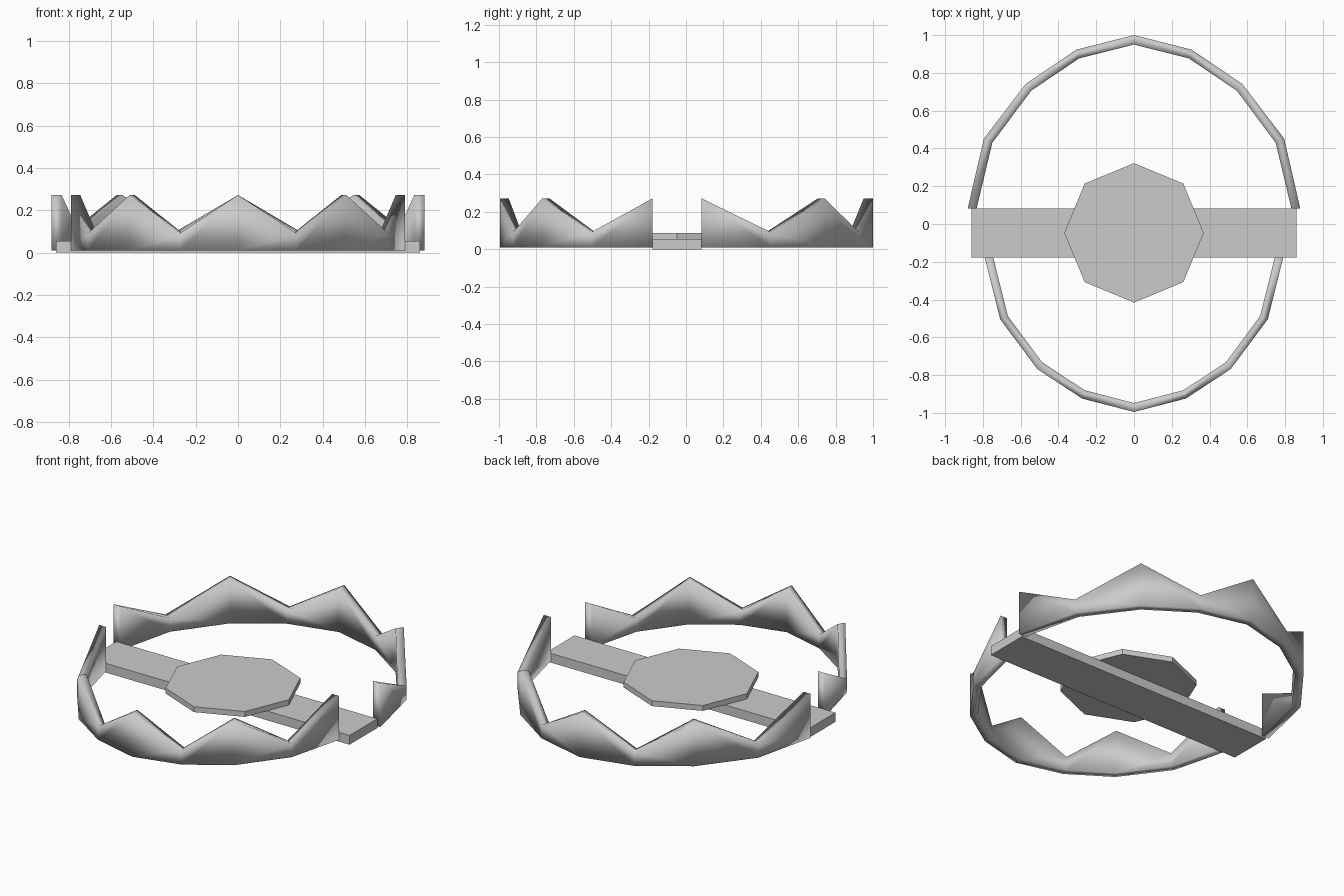
import bpy, bmesh, math

if "Cube" in bpy.data.objects:
    bpy.data.objects.remove(bpy.data.objects["Cube"])

steel = bpy.data.materials.new("steel_grey")
steel.diffuse_color = (0.6, 0.6, 0.6, 1)
steel.use_nodes = True
steel.node_tree.nodes["Principled BSDF"].inputs["Base Color"].default_value = steel.diffuse_color


def add_object(name, bm, smooth=False):
    bmesh.ops.recalc_face_normals(bm, faces=bm.faces)
    mesh = bpy.data.meshes.new(name)
    bm.to_mesh(mesh)
    bm.free()
    mesh.materials.append(steel)
    for p in mesh.polygons:
        p.use_smooth = smooth
    obj = bpy.data.objects.new(name, mesh)
    bpy.context.collection.objects.link(obj)
    return obj


def jaw(name, outer, inner):
    """Curved toothed band; half outlines run from the centre tooth to the end."""
    mirror = lambda pts: [(-x, y) for x, y in reversed(pts[1:])] + pts
    bm = bmesh.new()
    rings = []
    for i, (o, n) in enumerate(zip(mirror(outer), mirror(inner))):
        top = 0.272 if i % 2 == 0 else 0.092      # alternate tooth and notch
        rings.append([bm.verts.new((*p, z)) for p, z in
                      ((o, 0.01), (o, top), (n, top), (n, 0.01))])
    for a, b in zip(rings, rings[1:]):
        for k in range(4):
            m = (k + 1) % 4
            bm.faces.new((a[k], a[m], b[m], b[k]))
    bm.faces.new(rings[0])
    bm.faces.new(rings[-1])
    return add_object(name, bm, smooth=True)


def prism(name, outline, z0, z1):
    bm = bmesh.new()
    face = bm.faces.new([bm.verts.new((x, y, z0)) for x, y in outline])
    ext = bmesh.ops.extrude_face_region(bm, geom=[face], use_keep_orig=True)
    verts = [v for v in ext["geom"] if isinstance(v, bmesh.types.BMVert)]
    bmesh.ops.translate(bm, verts=verts, vec=(0, 0, z1 - z0))
    return add_object(name, bm)


# Toothed jaws
jaw("back_jaw",
    [(0, 1.0), (0.305, 0.923), (0.573, 0.742), (0.795, 0.452), (0.88, 0.083)],
    [(0, 0.95), (0.29, 0.877), (0.545, 0.705), (0.75, 0.43), (0.833, 0.083)])
jaw("front_jaw",
    [(0, -0.995), (0.275, -0.924), (0.512, -0.768), (0.708, -0.505), (0.79, -0.178)],
    [(0, -0.948), (0.262, -0.88), (0.488, -0.73), (0.668, -0.487), (0.745, -0.178)])

# Base bar
prism("base_bar", [(-0.86, -0.178), (0.86, -0.178), (0.86, 0.083), (-0.86, 0.083)], 0, 0.055)

# Octagonal pressure plate
prism("pressure_plate",
      [(0.369 * math.cos(i * math.pi / 4), -0.047 + 0.369 * math.sin(i * math.pi / 4))
       for i in range(8)], 0.055, 0.087)
